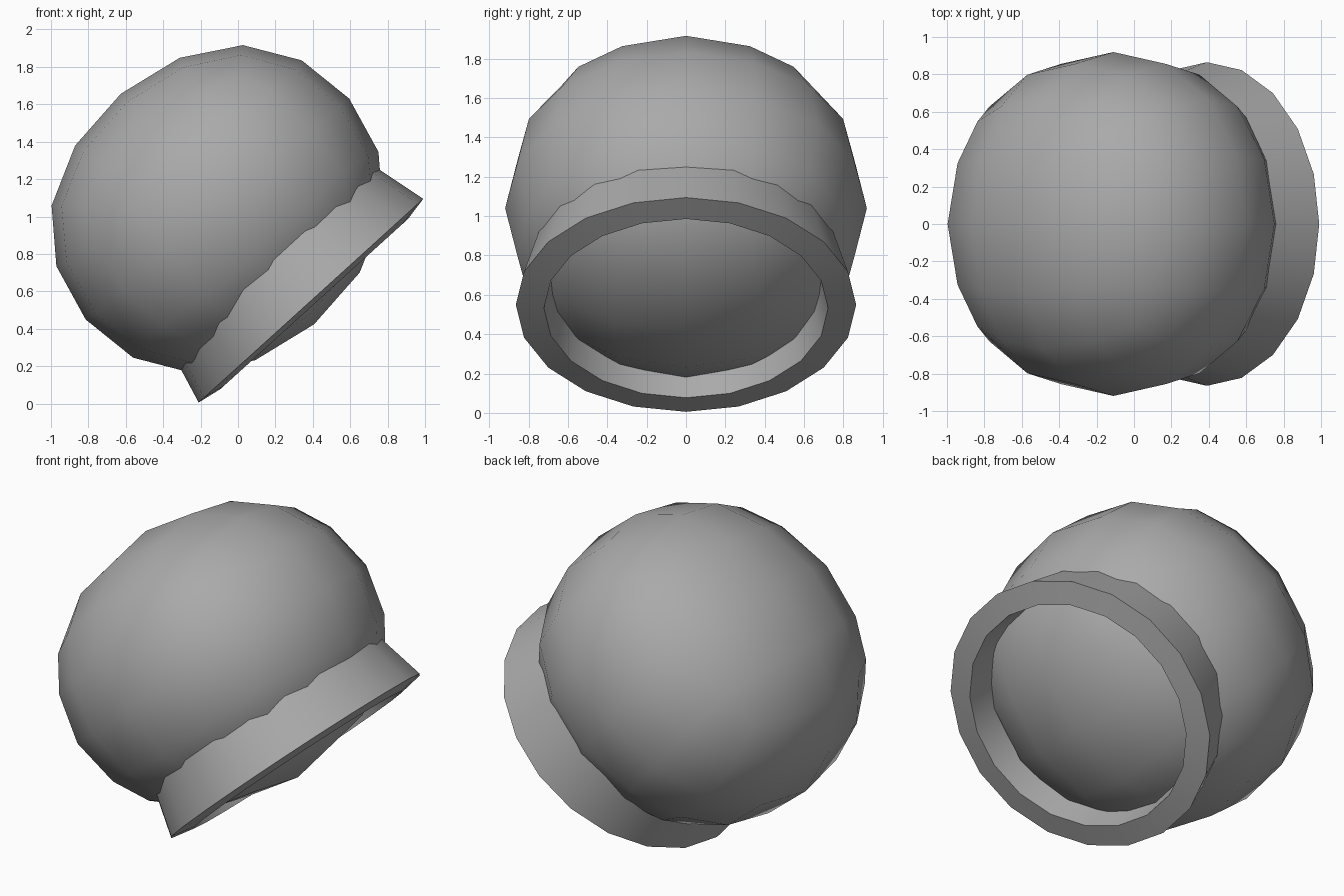
import bpy, bmesh
from math import sin, cos, pi, radians

cube = bpy.data.objects.get("Cube")
if cube:
    bpy.data.objects.remove(cube, do_unlink=True)

grey = bpy.data.materials.new("mid_grey")
grey.use_nodes = True
colour = (0.4, 0.4, 0.4, 1)
grey.diffuse_color = colour
grey.node_tree.nodes["Principled BSDF"].inputs["Base Color"].default_value = colour


def finish(bm, name, location, tilt, angle):
    """Turn a bmesh into a tilted, smooth-shaded object."""
    bmesh.ops.recalc_face_normals(bm, faces=bm.faces)
    mesh = bpy.data.meshes.new(name)
    bm.to_mesh(mesh)
    bm.free()
    mesh.materials.append(grey)
    obj = bpy.data.objects.new(name, mesh)
    bpy.context.collection.objects.link(obj)
    obj.location = location
    obj.rotation_euler = (0, -radians(tilt), 0)
    bpy.ops.object.select_all(action="DESELECT")
    obj.select_set(True)
    bpy.context.view_layer.objects.active = obj
    if angle:
        bpy.ops.object.shade_smooth_by_angle(angle=radians(angle))
    else:
        bpy.ops.object.shade_smooth()
    return obj


# Rounded body: a subdivided box, flattened along its axis
bm = bmesh.new()
bmesh.ops.create_cube(bm, size=2)
bmesh.ops.scale(bm, vec=(1.095, 1.095, 0.958), verts=bm.verts)
body = finish(bm, "body", (-0.11, 0, 1.04), 40, 0)
subsurf = body.modifiers.new("rounding", "SUBSURF")
subsurf.levels = subsurf.render_levels = 2

# Flared collar: slanted wall swept round an ellipse
SIDES = 20
SQUASH = 0.937
profile = [(0.865, 0), (0.785, 0.3), (0.66, 0.27), (0.722, -0.025)]
bm = bmesh.new()
rings = []
for r, h in profile:
    rings.append([bm.verts.new((r * SQUASH * cos(2 * pi * i / SIDES),
                                r * sin(2 * pi * i / SIDES), h))
                  for i in range(SIDES)])
for k, ring in enumerate(rings):
    other = rings[(k + 1) % len(rings)]
    for i in range(SIDES):
        j = (i + 1) % SIDES
        bm.faces.new((ring[i], ring[j], other[j], other[i]))
finish(bm, "collar", (0.39, 0, 0.55), 42.2, 30)
